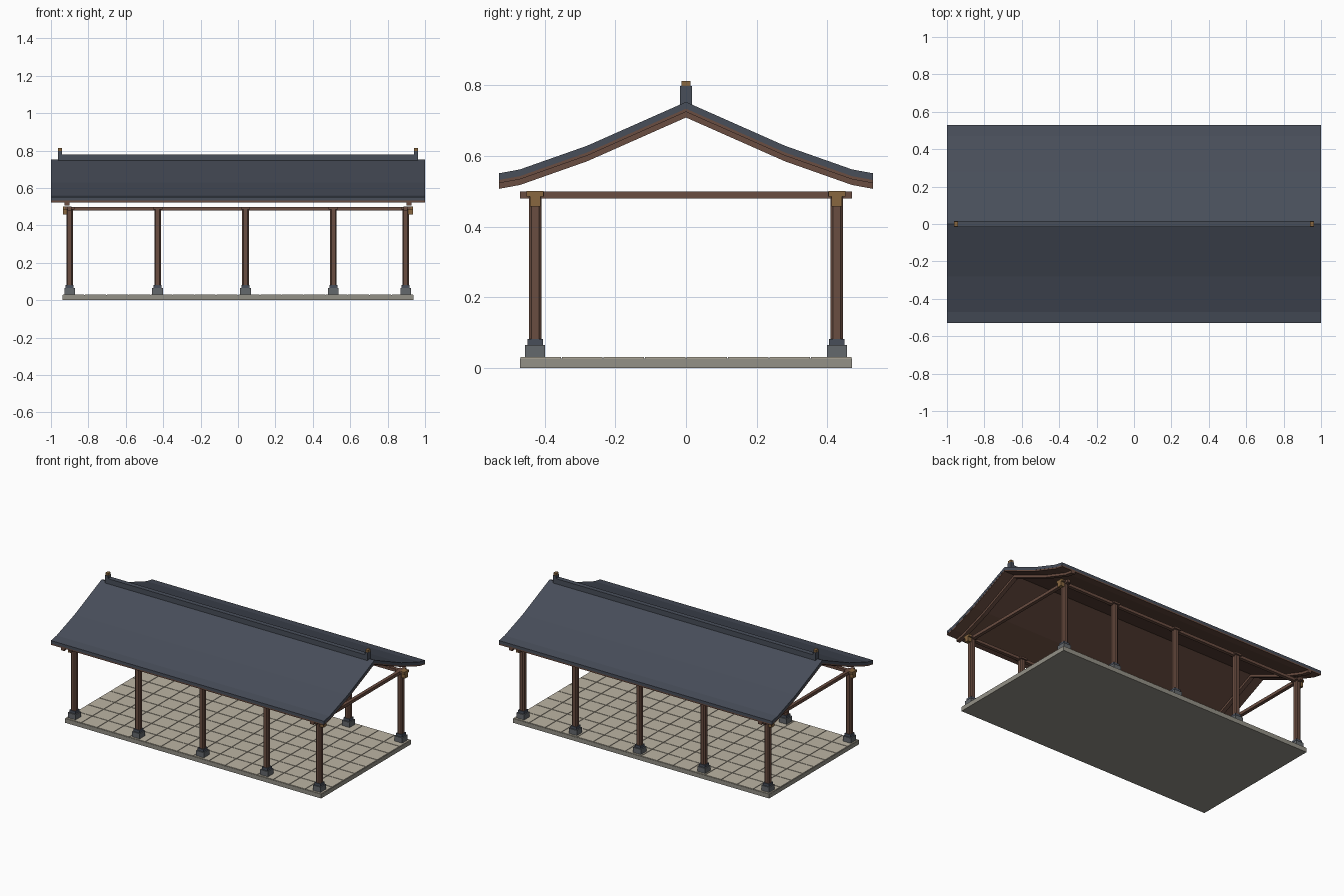
import bpy, bmesh

if "Cube" in bpy.data.objects:
    bpy.data.objects.remove(bpy.data.objects["Cube"])


def lin(c):
    c /= 255
    return c / 12.92 if c <= 0.04045 else ((c + 0.055) / 1.055) ** 2.4


def material(name, r, g, b):
    m = bpy.data.materials.new(name)
    m.diffuse_color = (lin(r), lin(g), lin(b), 1)
    m.use_nodes = True
    m.node_tree.nodes["Principled BSDF"].inputs["Base Color"].default_value = m.diffuse_color
    return m


SLATE = material("slate tile", 72, 78, 90)
WOOD = material("brown timber", 106, 77, 65)
STONE = material("grey stone", 100, 104, 108)
SLAB = material("slab stone", 148, 145, 135)
PAVE = material("paving", 188, 180, 163)
BRASS = material("ochre trim", 136, 103, 64)


def finish(name, bm, mat):
    bmesh.ops.recalc_face_normals(bm, faces=bm.faces)
    me = bpy.data.meshes.new(name)
    bm.to_mesh(me)
    bm.free()
    me.materials.append(mat)
    ob = bpy.data.objects.new(name, me)
    bpy.context.collection.objects.link(ob)
    return ob


def add_box(bm, x0, x1, y0, y1, z0, z1):
    vs = bmesh.ops.create_cube(bm, size=1)["verts"]
    for v in vs:
        v.co = (x0 + (v.co.x + .5) * (x1 - x0),
                y0 + (v.co.y + .5) * (y1 - y0),
                z0 + (v.co.z + .5) * (z1 - z0))


def box(name, mat, *dims):
    bm = bmesh.new()
    add_box(bm, *dims)
    return finish(name, bm, mat)


def block(name, mat, x, y, w, z0, z1):
    return box(name, mat, x - w / 2, x + w / 2, y - w / 2, y + w / 2, z0, z1)


def prism(name, mat, pts, axis, a, b):
    """Extrude a closed outline along x or z."""
    bm = bmesh.new()
    put = (lambda p, t: (t, p[0], p[1])) if axis == "x" else (lambda p, t: (p[0], p[1], t))
    f = bm.faces.new([bm.verts.new(put(p, a)) for p in pts])
    new = bmesh.ops.extrude_face_region(bm, geom=[f])["geom"]
    d = (b - a, 0, 0) if axis == "x" else (0, 0, b - a)
    bmesh.ops.translate(bm, vec=d, verts=[v for v in new if isinstance(v, bmesh.types.BMVert)])
    return finish(name, bm, mat)


# floor slab with a grid of paving tiles
SX, SY, NX, NY, GAP = 0.938, 0.47, 16, 8, 0.004
box("floor_slab", SLAB, -SX, SX, -SY, SY, 0, 0.027)
bm = bmesh.new()
tx, ty = 2 * SX / NX, 2 * SY / NY
for i in range(NX):
    for j in range(NY):
        x, y = -SX + i * tx, -SY + j * ty
        add_box(bm, x + GAP / 2, x + tx - GAP / 2, y + GAP / 2, y + ty - GAP / 2, 0.027, 0.031)
finish("floor_tiles", bm, PAVE)

# columns with stepped feet and cap blocks
CY, H, C = 0.427, 0.0175, 0.007
for x in (-0.9, -0.43, 0.04, 0.51, 0.896):
    for y in (-CY, CY):
        block("column_foot", STONE, x, y, 0.057, 0.03, 0.065)
        block("column_foot_step", SLATE, x, y, 0.043, 0.065, 0.082)
        pts = [(-H + C, -H), (H - C, -H), (H, -H + C), (H, H - C),
               (H - C, H), (-H + C, H), (-H, H - C), (-H, -H + C)]
        prism("column", WOOD, [(x + p, y + q) for p, q in pts], "z", 0.08, 0.484)
        block("column_cap", WOOD, x, y, 0.05, 0.486, 0.498)

# long beams, with ochre brackets at their ends
for y in (-CY, CY):
    box("long_beam", WOOD, -0.93, 0.93, y - 0.011, y + 0.011, 0.48, 0.499)
    for s in (-1, 1):
        a, b = sorted((s * 0.905, s * 0.936))
        box("beam_end_cap", BRASS, a, b, y - 0.024, y + 0.024, 0.486, 0.501)
        box("beam_end_bracket", BRASS, a, b, y - 0.015, y + 0.015, 0.457, 0.486)

# cross beams at both ends
for x in (-0.9, 0.896):
    box("cross_beam", WOOD, x - 0.011, x + 0.011, -0.47, 0.47, 0.48, 0.5)

# curved gable roof: tiles, boards and gable rafters share one profile
half = [(0.53, 0.551), (0.47, 0.562), (0.28, 0.629)]
top = [(-y, z) for y, z in half] + [(0, 0.753)] + half[::-1]


def roof_layer(name, mat, d0, d1, a, b):
    pts = [(y, z - d0) for y, z in top] + [(y, z - d1) for y, z in reversed(top)]
    return prism(name, mat, pts, "x", a, b)


roof_layer("roof_tiles", SLATE, 0, 0.019, -1, 1)
roof_layer("roof_boards", WOOD, 0.019, 0.028, -0.999, 0.999)
for s in (-1, 1):
    a, b = sorted((s * 0.9, s * 0.927))
    roof_layer("gable_rafter", WOOD, 0.028, 0.044, a, b)

# ridge and end finials
box("roof_ridge", SLATE, -0.96, 0.96, -0.016, 0.016, 0.735, 0.78)
for s in (-1, 1):
    a, b = sorted((s * 0.942, s * 0.962))
    box("ridge_finial", SLATE, a, b, -0.0165, 0.0165, 0.735, 0.798)
    box("finial_cap", BRASS, a, b, -0.013, 0.013, 0.798, 0.813)
